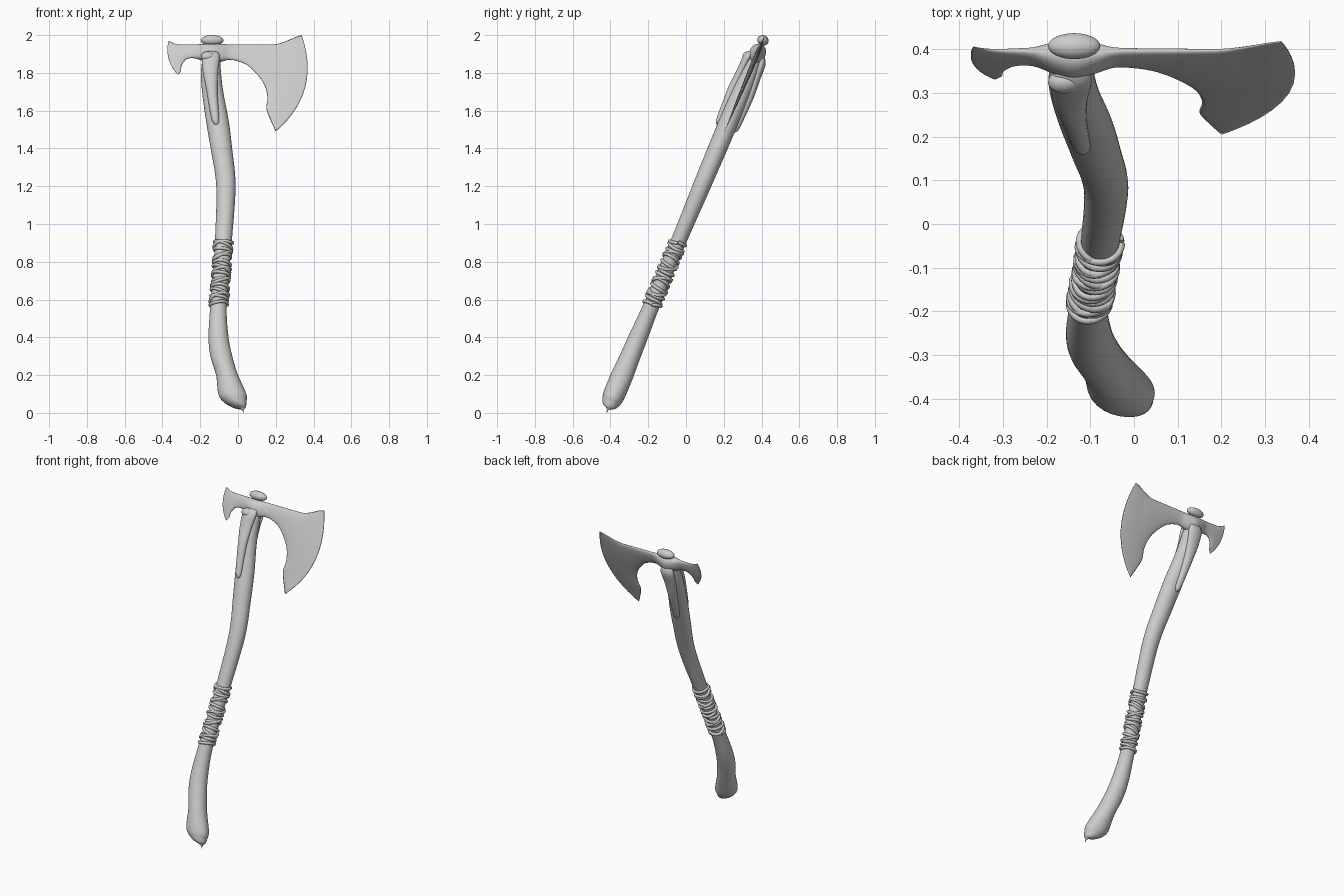
import bpy, bmesh, math, random
from mathutils import Vector

if "Cube" in bpy.data.objects:
    bpy.data.objects.remove(bpy.data.objects["Cube"])

random.seed(4)
SLOPE = 0.42                       # lean of the axe: y gained per z
TILT = math.atan(SLOPE)
NORMAL = Vector((0, -math.cos(TILT), math.sin(TILT)))


def place(x, z, n=0.0):
    """Front-view position on the leaning plane, pushed out by n toward the front."""
    return Vector((x, SLOPE * z - 0.421, z)) + NORMAL * n


def smooth_rows(rows, steps):
    """Catmull-Rom interpolation of rows of numbers."""
    out = []
    for i in range(len(rows) - 1):
        a, b, c, d = (rows[max(0, min(len(rows) - 1, i + k))] for k in (-1, 0, 1, 2))
        for s in range(steps):
            t = s / steps
            out.append([0.5 * (2 * q + (r - p) * t + (2 * p - 5 * q + 4 * r - w) * t * t
                               + (3 * q - p - 3 * r + w) * t ** 3)
                        for p, q, r, w in zip(a, b, c, d)])
    return out + [list(rows[-1])]


def loft(name, rings):
    bm = bmesh.new()
    loops = [[bm.verts.new(p) for p in ring] for ring in rings]
    k = len(loops[0])
    for lo, hi in zip(loops, loops[1:]):
        for j in range(k):
            bm.faces.new((lo[j], lo[(j + 1) % k], hi[(j + 1) % k], hi[j]))
    bm.faces.new(loops[0][::-1])
    bm.faces.new(loops[-1])
    bmesh.ops.recalc_face_normals(bm, faces=bm.faces)
    for f in bm.faces:
        f.smooth = True
    mesh = bpy.data.meshes.new(name)
    bm.to_mesh(mesh)
    bm.free()
    ob = bpy.data.objects.new(name, mesh)
    bpy.context.collection.objects.link(ob)
    return ob


def sweep(name, rows, sides=28, steps=6):
    """Rows: z, centre x, centre n, half width, half depth."""
    rings = []
    for z, x, n, rx, rn in smooth_rows(rows, steps):
        rings.append([place(x + rx * math.cos(a), z, n + rn * math.sin(a))
                      for a in (2 * math.pi * j / sides for j in range(sides))])
    return loft(name, rings)


# Curved wooden handle with a bulbous, spiked butt
HANDLE = [(0, .028, 0, .001, .001), (.02, .024, 0, .008, .008), (.034, .006, 0, .036, .034),
          (.06, -.015, 0, .06, .05), (.1, -.03, 0, .074, .058), (.2, -.058, 0, .058, .058),
          (.3, -.088, 0, .058, .053), (.4, -.103, 0, .053, .05), (.55, -.104, 0, .044, .043),
          (.75, -.088, 0, .042, .041), (.93, -.076, 0, .045, .041), (1.2, -.064, 0, .051, .047),
          (1.4, -.088, 0, .057, .05), (1.55, -.11, 0, .06, .051), (1.7, -.134, 0, .056, .05),
          (1.8, -.143, 0, .053, .047), (1.9, -.14, 0, .045, .035)]
sweep("handle", HANDLE)

# Tapered straps running down both faces of the handle
for label, side in (("front", 1), ("back", -1)):
    sweep(label + "_strap",
          [(1.91, -.14, .02 * side, .03, .012), (1.87, -.143, .04 * side, .046, .022),
           (1.79, -.146, .046 * side, .04, .021), (1.7, -.139, .05 * side, .03, .023),
           (1.6, -.128, .05 * side, .024, .02), (1.53, -.119, .05 * side, .019, .016),
           (1.507, -.115, .05 * side, .006, .006)], sides=20)

# Axe head: top x, z, bottom x, z, sideways bulge, half thickness
HEAD = [(-.368, 1.97, -.318, 1.79, -.025, .002), (-.34, 1.957, -.302, 1.81, -.015, .007),
        (-.31, 1.951, -.298, 1.84, -.005, .01), (-.27, 1.95, -.272, 1.873, 0, .012),
        (-.23, 1.95, -.23, 1.878, 0, .016), (-.187, 1.95, -.187, 1.866, 0, .032),
        (-.137, 1.95, -.137, 1.85, 0, .044), (-.085, 1.95, -.085, 1.862, 0, .03),
        (-.045, 1.95, -.045, 1.87, 0, .016), (.01, 1.95, 0, 1.862, 0, .013),
        (.09, 1.95, .05, 1.84, 0, .013), (.15, 1.95, .103, 1.79, .01, .013),
        (.2, 1.952, .14, 1.735, .03, .013), (.24, 1.963, .156, 1.67, .05, .011),
        (.275, 1.977, .15, 1.61, .065, .01), (.305, 1.99, .172, 1.55, .08, .007),
        (.337, 1.999, .2, 1.49, .09, .002)]
rings = []
HALF = 16
for xt, zt, xb, zb, bulge, thick in smooth_rows(HEAD, 4):
    top, bottom = Vector((xt, zt)), Vector((xb, zb))
    chord = (top - bottom).normalized()
    out = Vector((chord.y, -chord.x))
    ring = []
    for j in range(2 * HALF):
        a = math.pi * j / HALF
        v = (1 - math.cos(a)) / 2
        p = top.lerp(bottom, v) + out * (bulge * 4 * v * (1 - v))
        depth = math.copysign(abs(math.sin(a)) ** 0.8, math.sin(a)) * thick
        ring.append(place(p.x, p.y, depth))
    rings.append(ring)
loft("axe_head", rings)


# Oval cap on top and round stud on the front
def oval(name, centre, scale):
    bpy.ops.mesh.primitive_uv_sphere_add(segments=32, ring_count=16, location=centre,
                                         rotation=(-TILT, 0, 0))
    ob = bpy.context.object
    ob.name = name
    ob.scale = scale
    bpy.ops.object.shade_smooth()


oval("top_cap", place(-.137, 1.972), (.06, .03, .028))
oval("front_stud", place(-.16, 1.87, .043), (.037, .026, .027))


# Cord wrapped round the grip: one main coil and one crossing coil
def cord(name, turns, direction, swell):
    centres = smooth_rows([r for r in HANDLE if .5 < r[0] < .95], 20)
    curve = bpy.data.curves.new(name, "CURVE")
    curve.dimensions = "3D"
    curve.bevel_depth = .009
    curve.bevel_resolution = 2
    curve.use_fill_caps = True
    count = turns * 24
    spline = curve.splines.new("POLY")
    spline.points.add(count)
    phase = random.random() * 6
    for i in range(count + 1):
        t = i / count
        a = direction * 2 * math.pi * turns * t
        z = .565 + .345 * t
        row = min(centres, key=lambda r: abs(r[0] - z))
        lean = .012 * math.cos(a) * math.sin(t * 17 + phase)
        p = place(row[1] + (row[3] + swell) * math.cos(a), z + lean,
                  (row[4] + swell) * math.sin(a))
        spline.points[i].co = (*p, 1)
    bpy.context.collection.objects.link(bpy.data.objects.new(name, curve))


cord("grip_cord", 11, 1, .002)
cord("crossing_cord", 5, -1, .004)
